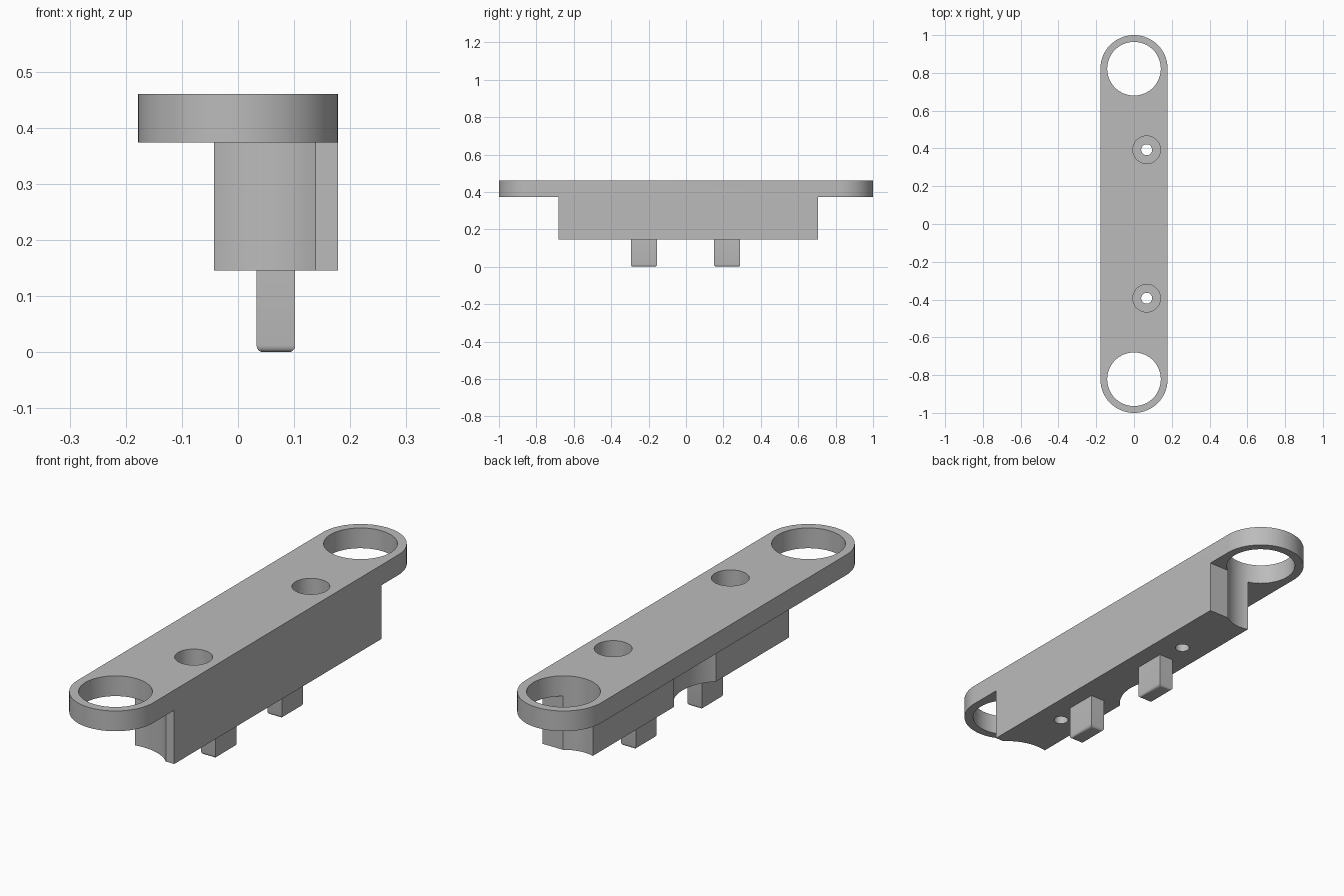
import bpy, bmesh, math

cube = bpy.data.objects.get("Cube")
if cube:
    bpy.data.objects.remove(cube, do_unlink=True)

HALF_W = 0.178          # half width of the plate
RING_Y = 1 - HALF_W     # centre of each ring hole
TOP, LEDGE, BASE = 0.46, 0.374, 0.146

grey = bpy.data.materials.new("plain grey")
grey.use_nodes = True
grey.diffuse_color = (0.5, 0.5, 0.5, 1)
grey.node_tree.nodes["Principled BSDF"].inputs["Base Color"].default_value = grey.diffuse_color


def prism(name, outline, z0, z1):
    """Extrude a closed outline between two heights."""
    bm = bmesh.new()
    face = bm.faces.new([bm.verts.new((x, y, z0)) for x, y in outline])
    up = bmesh.ops.extrude_face_region(bm, geom=[face])["geom"]
    for v in up:
        if isinstance(v, bmesh.types.BMVert):
            v.co.z = z1
    bmesh.ops.recalc_face_normals(bm, faces=bm.faces)
    mesh = bpy.data.meshes.new(name)
    bm.to_mesh(mesh)
    bm.free()
    mesh.materials.append(grey)
    ob = bpy.data.objects.new(name, mesh)
    bpy.context.collection.objects.link(ob)
    return ob


def arc(cx, cy, r, start, end, n):
    angles = [math.radians(start + (end - start) * i / n) for i in range(n + 1)]
    return [(cx + r * math.cos(a), cy + r * math.sin(a)) for a in angles]


def cylinder(name, x, y, r, z0, z1):
    return prism(name, arc(x, y, r, 0, 360, 64)[:-1], z0, z1)


def box(name, x0, x1, y0, y1, z0, z1):
    return prism(name, [(x0, y0), (x1, y0), (x1, y1), (x0, y1)], z0, z1)


def combine(target, tool, operation):
    """Bake a boolean into the target and drop the tool."""
    mod = target.modifiers.new("boolean", "BOOLEAN")
    mod.operation, mod.object, mod.solver = operation, tool, "EXACT"
    bake(target)
    bpy.data.objects.remove(tool, do_unlink=True)


def bake(ob):
    graph = bpy.context.evaluated_depsgraph_get()
    mesh = bpy.data.meshes.new_from_object(ob.evaluated_get(graph))
    ob.modifiers.clear()
    ob.data = mesh


def smooth(ob):
    bpy.ops.object.select_all(action="DESELECT")
    ob.select_set(True)
    bpy.context.view_layer.objects.active = ob
    bpy.ops.object.shade_smooth_by_angle(angle=math.radians(30))


# Lower block, flush with the plate on one side, scalloped at the ends and middle
block = box("lower_block", -0.043, HALF_W, -0.682, 0.707, BASE, LEDGE)
for x, y, r in [(0, -RING_Y, 0.197), (0, RING_Y, 0.142), (-0.18, 0, 0.197)]:
    combine(block, cylinder("scallop_cutter", x, y, r, 0, 1), "DIFFERENCE")

# Rounded plate joined to the block
outline = arc(0, RING_Y, HALF_W, 0, 180, 48) + arc(0, -RING_Y, HALF_W, 180, 360, 48)
bracket = prism("mounting_bracket", outline, LEDGE, TOP)
for side in (-1, 1):
    combine(bracket, cylinder("ring_cutter", 0, side * RING_Y, 0.142, 0.3, 1), "DIFFERENCE")
combine(bracket, block, "UNION")

# Counterbored screw holes
for side in (-1, 1):
    y = side * 0.393
    combine(bracket, cylinder("counterbore_cutter", 0.067, y, 0.073, 0.23, 1), "DIFFERENCE")
    combine(bracket, cylinder("screw_cutter", 0.067, y, 0.029, 0, 1), "DIFFERENCE")

# Merge flat regions so shading stays clean
bm = bmesh.new()
bm.from_mesh(bracket.data)
bmesh.ops.remove_doubles(bm, verts=bm.verts, dist=0.0001)
bmesh.ops.dissolve_limit(bm, angle_limit=math.radians(0.5), verts=bm.verts, edges=bm.edges)
bm.to_mesh(bracket.data)
bm.free()
smooth(bracket)

# Locating pegs with rounded lower edges
for name, y in (("front_peg", -0.225), ("back_peg", 0.22)):
    peg = box(name, 0.033, 0.102, y - 0.07, y + 0.07, 0, BASE)
    bm = bmesh.new()
    bm.from_mesh(peg.data)
    low = [e for e in bm.edges if all(v.co.z < 0.001 for v in e.verts)]
    bmesh.ops.bevel(bm, geom=low, offset=0.012, segments=4, profile=0.5, affect="EDGES")
    bm.to_mesh(peg.data)
    bm.free()
    smooth(peg)
